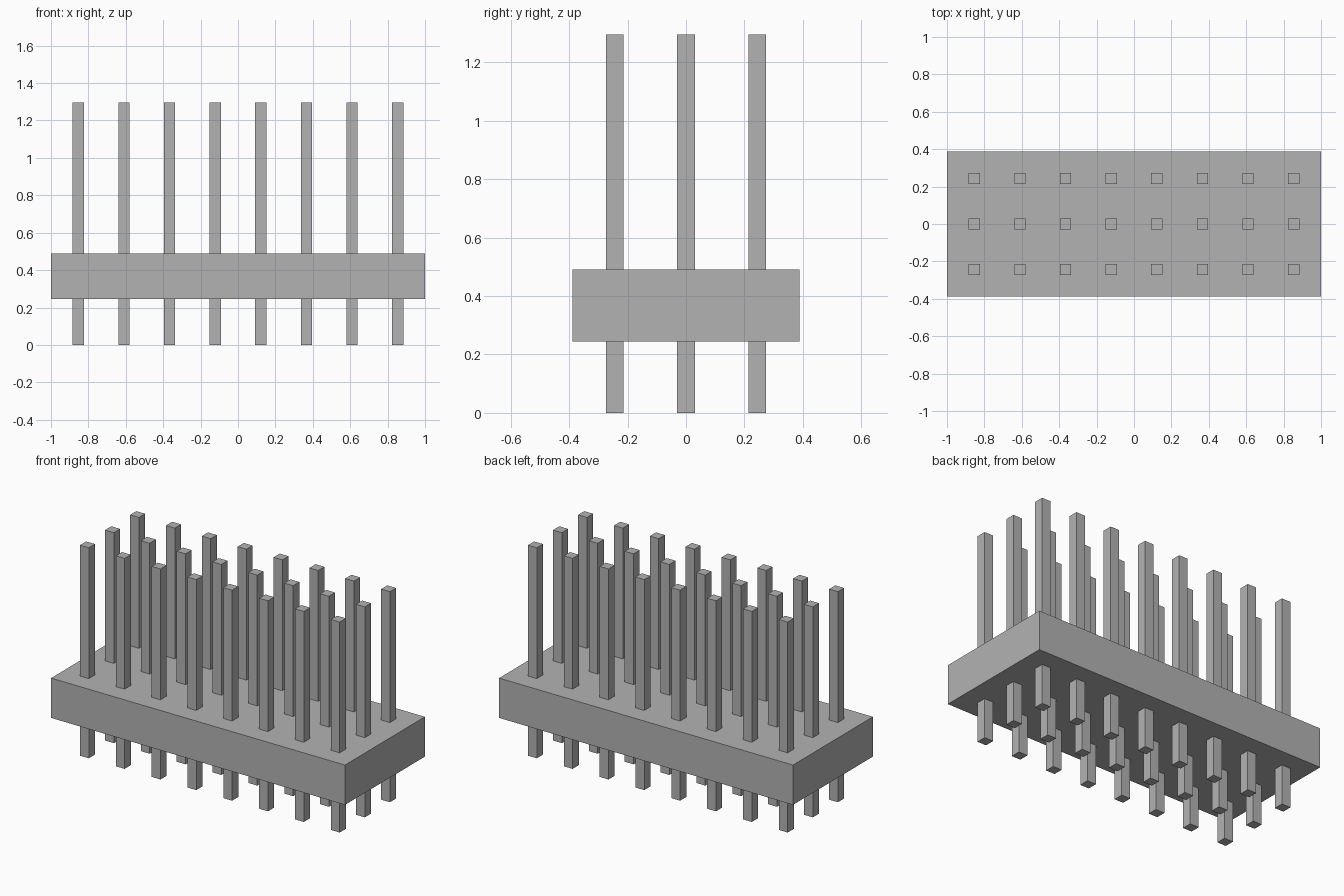
import bpy

PITCH = 0.244       # spacing between pins
COLUMNS, ROWS = 8, 3
PIN_WIDTH = 0.06
PIN_TOP = 1.295
BLOCK_BOTTOM, BLOCK_TOP = 0.245, 0.49

default = bpy.data.objects.get("Cube")
if default:
    bpy.data.objects.remove(default, do_unlink=True)

# Single grey material
GREY = (0.45, 0.45, 0.45, 1.0)
grey = bpy.data.materials.new("plain_grey")
grey.use_nodes = True
grey.diffuse_color = GREY
grey.node_tree.nodes["Principled BSDF"].inputs["Base Color"].default_value = GREY


def box(name, x, y, bottom, top, width, depth):
    """Upright box between two heights, centred on x, y."""
    bpy.ops.mesh.primitive_cube_add(size=1, location=(x, y, (bottom + top) / 2))
    obj = bpy.context.object
    obj.name = name
    obj.scale = (width, depth, top - bottom)
    bpy.ops.object.transform_apply(location=False, rotation=False, scale=True)
    obj.data.materials.append(grey)
    return obj


# Housing block
box("housing_block", 0, 0, BLOCK_BOTTOM, BLOCK_TOP, 2.0, 0.777)

# Square pins running through the block
for row in range(ROWS):
    for col in range(COLUMNS):
        x = (col - (COLUMNS - 1) / 2) * PITCH
        y = (row - (ROWS - 1) / 2) * PITCH
        box(f"pin_row{row + 1}_column{col + 1}", x, y, 0, PIN_TOP, PIN_WIDTH, PIN_WIDTH)
